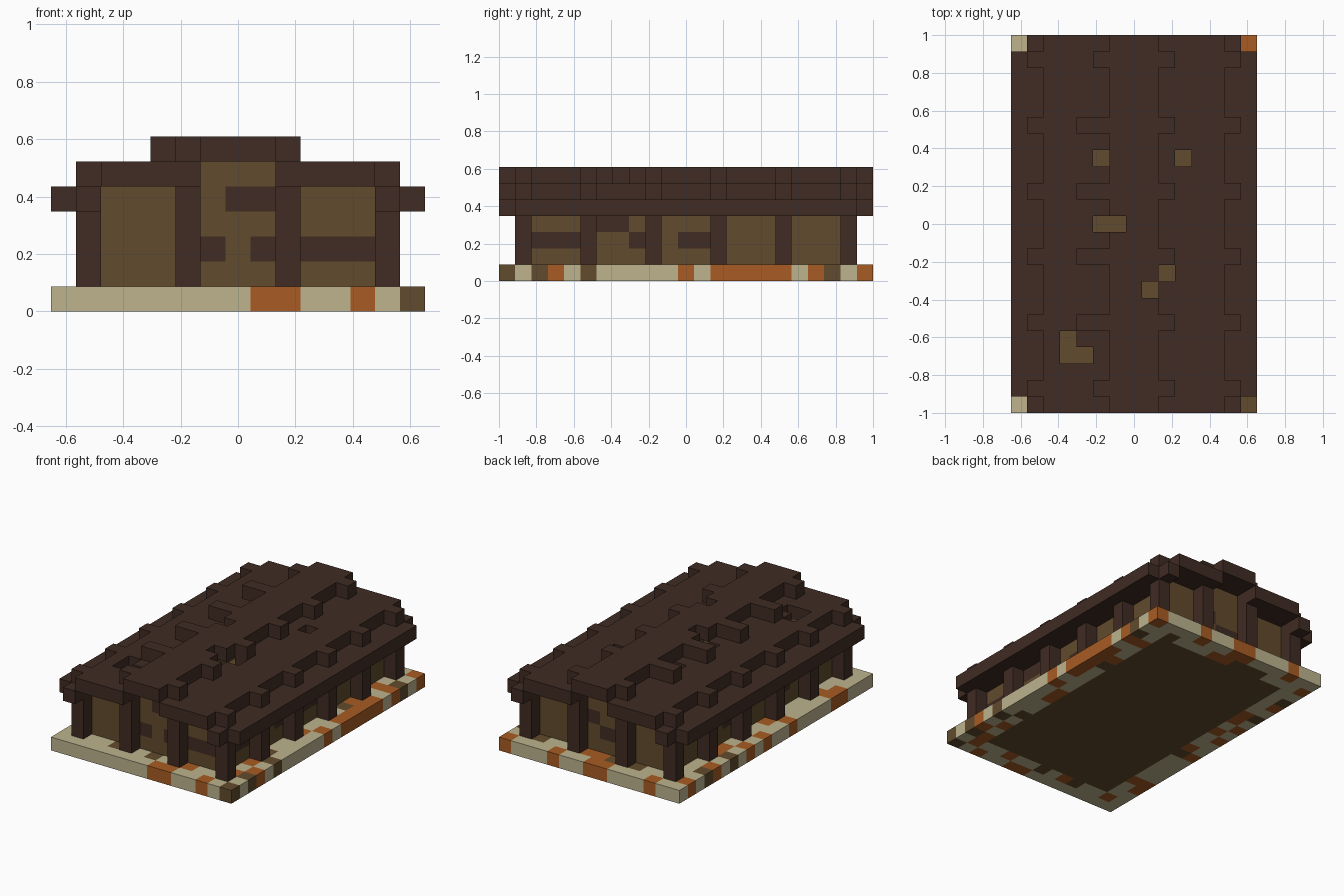
import bpy
import bmesh
import random
from mathutils import Vector

random.seed(4)
cube = bpy.data.objects.get("Cube")
if cube:
    bpy.data.objects.remove(cube, do_unlink=True)

NX, NY = 15, 23          # block counts across and along
S = 2 / NY               # block size
BAYS = range(1, NY, 4)   # frame positions along the hall


def material(name, rgb):
    m = bpy.data.materials.new(name)
    m.use_nodes = True
    m.diffuse_color = (*rgb, 1)
    m.node_tree.nodes["Principled BSDF"].inputs["Base Color"].default_value = (*rgb, 1)
    return m


MATS = {
    "D": material("dark timber", (0.051, 0.025, 0.017)),
    "B": material("brown plank", (0.122, 0.070, 0.026)),
    "C": material("cream stone", (0.508, 0.451, 0.270)),
    "O": material("orange clay", (0.392, 0.107, 0.017)),
}
KEYS = list(MATS)


def block(xs, ys, zs, colour):
    """Cells of a box of blocks, all in one colour."""
    return {(i, j, k): colour for i in xs for j in ys for k in zs}


def build(name, cells):
    """Skin a set of blocks: only the outer faces, merged where flat."""
    bm = bmesh.new()
    for cell, colour in cells.items():
        for axis in range(3):
            for side in (0, 1):
                near = list(cell)
                near[axis] += 2 * side - 1
                if tuple(near) in cells:
                    continue
                u, v = (axis + 1) % 3, (axis + 2) % 3
                ring = []
                for a, b in ((0, 0), (1, 0), (1, 1), (0, 1)):
                    p = Vector(cell)
                    p[axis] += side
                    p[u] += a
                    p[v] += b
                    ring.append(bm.verts.new(((p.x - NX / 2) * S, (p.y - NY / 2) * S, p.z * S)))
                face = bm.faces.new(ring if side else ring[::-1])
                face.material_index = KEYS.index(colour)
    bmesh.ops.remove_doubles(bm, verts=bm.verts, dist=S / 100)
    bmesh.ops.dissolve_limit(bm, angle_limit=0.01, verts=bm.verts, edges=bm.edges,
                             delimit={"MATERIAL", "NORMAL"})
    mesh = bpy.data.meshes.new(name)
    bm.to_mesh(mesh)
    bm.free()
    for m in MATS.values():
        mesh.materials.append(m)
    obj = bpy.data.objects.new(name, mesh)
    bpy.context.collection.objects.link(obj)
    return obj


# Foundation: mottled stone rim around a plank floor
base = {(i, j, 0): random.choices("COB", (64, 27, 9))[0] for i in range(NX) for j in range(NY)}
base.update(block(range(2, NX - 2), range(2, NY - 2), [0], "B"))
for j, (left, right) in enumerate(zip("CCCOOCCCCOCCOCOCBCOBCOC", "BCBOCBCCCCCOCOOOOOCOBCO")):
    base[0, j, 0], base[NX - 1, j, 0] = left, right
for i, (front, back) in enumerate(zip("CCCCCCCCOOCCOCB", "CCOCCCOOCCOCCCO")):
    base[i, 0, 0], base[i, NY - 1, 0] = front, back
build("foundation", base)

# Walls: hollow plank shell with a raised centre in each gable
walls = {}
for j in (2, NY - 3):
    walls.update(block(range(2, NX - 2), [j], range(1, 5), "B"))
    walls.update(block(range(6, 9), [j], [5], "B"))
for i in (2, NX - 3):
    walls.update(block([i], range(2, NY - 2), range(1, 5), "B"))

# Dark planks patched into the walls
walls.update(block(range(10, 13), [2], [2], "D"))
walls.update(block([6, 8], [2], [2], "D"))
walls.update(block([7, 8], [2], [4], "D"))
walls.update(block([12], range(2, 5), [2], "D"))
walls.update(block([12], [6, 7], [3], "D"))
walls.update(block([12], [8, 11, 12], [2], "D"))
walls.update(block([6, 7], [NY - 3], [2], "D"))
walls.update(block([8], [NY - 3], [3], "D"))
walls.update(block([2], [7, 8, 14], [2], "D"))
walls.update(block([2], [11, 15], [3], "D"))
build("walls", walls)

# Posts along both sides and across both gables
posts = block([1, NX - 2], BAYS, range(1, 4), "D")
posts.update(block([5, 9], [1, NY - 2], range(1, 5), "D"))
build("posts", posts)

# Eaves: lowest roof step, corners left open
eaves = block([0, 1, NX - 2, NX - 1], range(NY), [4], "D")
for i in (0, NX - 1):
    for j in (0, NY - 1):
        del eaves[i, j, 4]
build("eaves", eaves)

# Middle roof step with rafter ends and missing blocks
slopes = block([*range(2, 6), *range(9, 13)], range(NY), [5], "D")
slopes.update(block([1, NX - 2], BAYS, [5], "D"))
for i, j in ((5, 15), (10, 15), (5, 11), (9, 8), (3, 4), (3, 3), (4, 3)):
    del slopes[i, j, 5]
build("roof_slopes", slopes)

# Ridge with cross beams, longer on one side
ridge = block(range(6, 9), range(NY), [6], "D")
ridge.update(block([5, 9], BAYS, [6], "D"))
ridge.update(block([4], BAYS[1:-1], [6], "D"))
for i, j in ((6, 11), (8, 7)):
    del ridge[i, j, 6]
build("roof_ridge", ridge)
